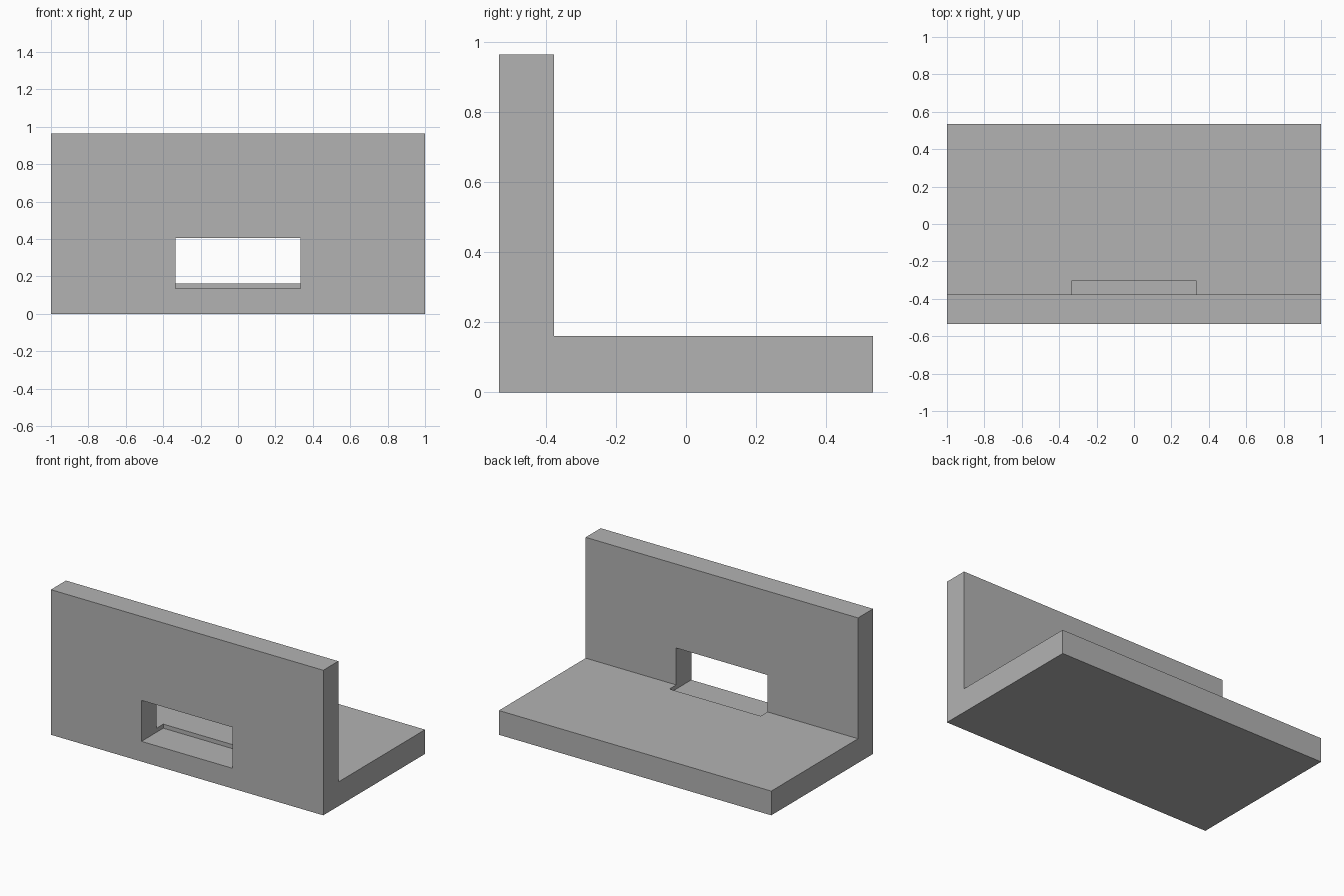
import bpy
import bmesh
from mathutils import Vector

cube = bpy.data.objects.get("Cube")
if cube:
    bpy.data.objects.remove(cube, do_unlink=True)

grey = bpy.data.materials.new("plain grey")
grey.use_nodes = True
colour = (0.45, 0.45, 0.45, 1)
grey.diffuse_color = colour
grey.node_tree.nodes["Principled BSDF"].inputs["Base Color"].default_value = colour


def extrude_profile(name, points, half_width):
    """Extrude a closed (y, z) profile along x, centred on x = 0."""
    bm = bmesh.new()
    face = bm.faces.new([bm.verts.new((-half_width, y, z)) for y, z in points])
    result = bmesh.ops.extrude_face_region(bm, geom=[face])
    moved = [v for v in result["geom"] if isinstance(v, bmesh.types.BMVert)]
    bmesh.ops.translate(bm, verts=moved, vec=Vector((2 * half_width, 0, 0)))
    bmesh.ops.recalc_face_normals(bm, faces=bm.faces)
    mesh = bpy.data.meshes.new(name)
    bm.to_mesh(mesh)
    bm.free()
    mesh.materials.append(grey)
    obj = bpy.data.objects.new(name, mesh)
    bpy.context.collection.objects.link(obj)
    return obj


# L-shaped bracket: upright front wall and flat base
depth, wall_back, base_top, height = 0.534, -0.376, 0.161, 0.963
bracket = extrude_profile("angle_bracket", [
    (-depth, 0), (depth, 0), (depth, base_top),
    (wall_back, base_top), (wall_back, height), (-depth, height)], 1)

# Slot through the wall that also sinks a shallow notch into the base
slot_floor, slot_top, slot_back = 0.134, 0.406, -0.305
cutter = extrude_profile("slot_cutter", [
    (-0.7, slot_floor), (slot_back, slot_floor),
    (slot_back, slot_top), (-0.7, slot_top)], 0.335)
cutter.hide_render = True
cutter.hide_set(True)

cut = bracket.modifiers.new("slot", "BOOLEAN")
cut.operation = "DIFFERENCE"
cut.solver = "EXACT"
cut.object = cutter
